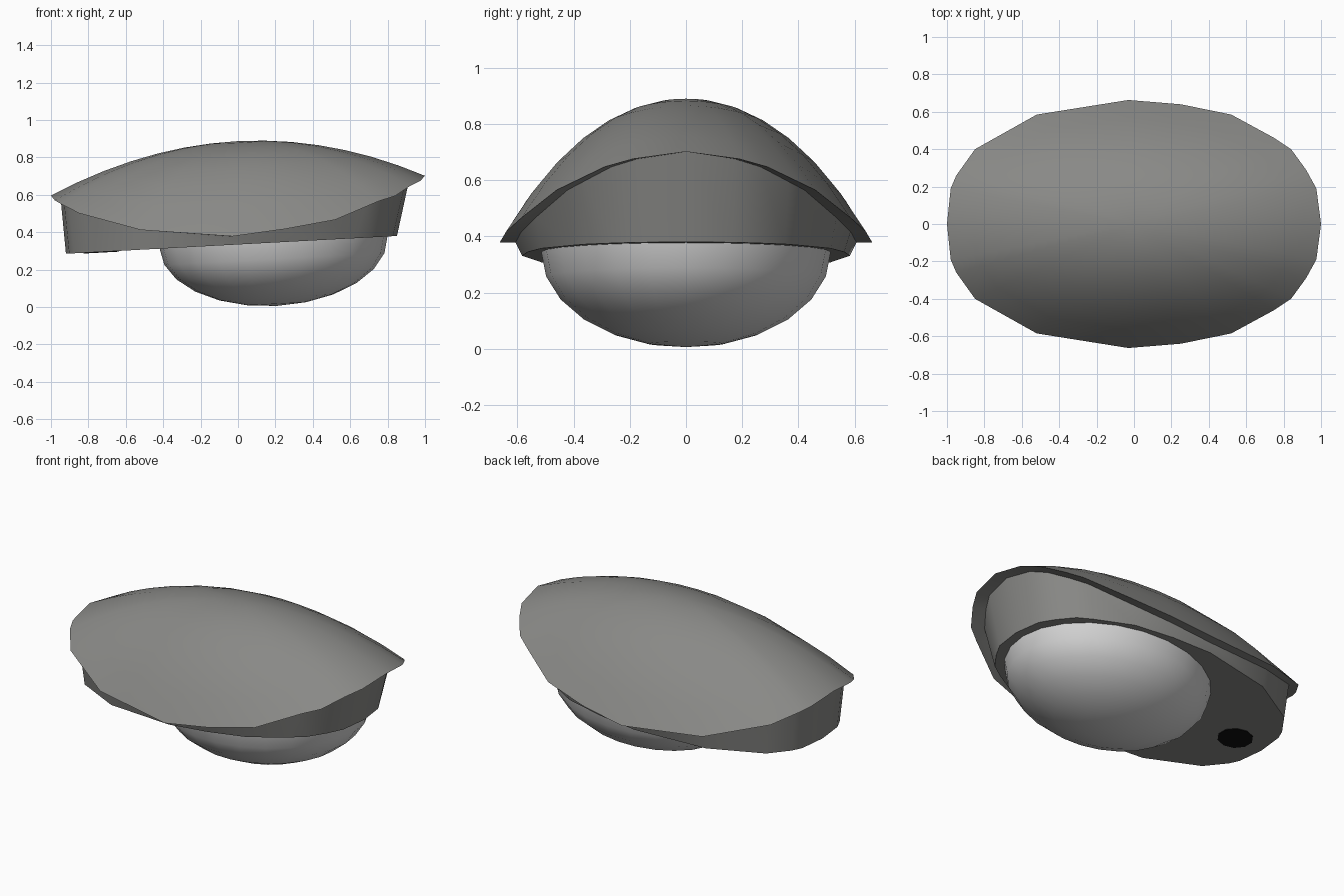
import bpy, bmesh, math
from mathutils import Matrix

if "Cube" in bpy.data.objects:
    bpy.data.objects.remove(bpy.data.objects["Cube"])


def material(name, rgb):
    m = bpy.data.materials.new(name)
    m.diffuse_color = (*rgb, 1)
    m.use_nodes = True
    m.node_tree.nodes["Principled BSDF"].inputs["Base Color"].default_value = m.diffuse_color
    return m


GREY = material("warm grey", (0.25, 0.25, 0.24))
PALE = material("pale grey", (0.65, 0.65, 0.65))
BLACK = material("black", (0.005, 0.005, 0.005))

SLOPE = 0.0537  # tilt of the underside plate


def cover_z(x, y):
    """Height of the doubly curved cover."""
    return 0.89 - 0.238 * (x - 0.11) ** 2 - y * y - 0.35 * y ** 4


def plate_z(x):
    return 0.285 + (x + 0.92) * SLOPE


def finish(name, bm, mat, angle):
    bmesh.ops.recalc_face_normals(bm, faces=bm.faces)
    me = bpy.data.meshes.new(name)
    bm.to_mesh(me)
    bm.free()
    me.materials.append(mat)
    ob = bpy.data.objects.new(name, me)
    bpy.context.collection.objects.link(ob)
    bpy.ops.object.select_all(action='DESELECT')
    ob.select_set(True)
    bpy.context.view_layer.objects.active = ob
    bpy.ops.object.shade_smooth_by_angle(angle=math.radians(angle))
    return ob


def bridge(bm, a, b):
    n = len(a)
    for i in range(n):
        bm.faces.new((a[i], a[(i + 1) % n], b[(i + 1) % n], b[i]))


# Plan outline: back half, mirrored to the front
half = [(1, 0), (0.975, 0.19), (0.92, 0.29), (0.84, 0.40), (0.75, 0.46),
        (0.52, 0.585), (0.25, 0.64), (-0.03, 0.663), (-0.52, 0.585),
        (-0.85, 0.40), (-0.95, 0.26), (-0.98, 0.19), (-1, 0)]
outline = half + [(x, -y) for x, y in half[-2:0:-1]]

# Curved cover: concentric outlines laid on the curved surface
bm = bmesh.new()
rings = []
for k in range(1, 8):
    s = k / 7
    rings.append([bm.verts.new((x * s, y * s, cover_z(x * s, y * s))) for x, y in outline])
for a, b in zip(rings, rings[1:]):
    bridge(bm, a, b)
centre = bm.verts.new((0, 0, cover_z(0, 0)))
for i in range(len(outline)):
    bm.faces.new((centre, rings[0][i], rings[0][(i + 1) % len(outline)]))
finish("cover", bm, GREY, 40)
for f in bpy.data.objects["cover"].data.polygons[:1]:
    if f.normal.z < 0:
        bpy.data.objects["cover"].data.flip_normals()

# Housing: rim, neck and tilted bottom plate
bm = bmesh.new()
rim = [bm.verts.new((x, y, cover_z(x, y))) for x, y in outline]
neck = [bm.verts.new((x * 0.935 - 0.015, y * 0.915, cover_z(x, y))) for x, y in outline]
base = []
for x, y in outline:
    bx = x * 0.885 - 0.035
    base.append(bm.verts.new((bx, y * 0.88, plate_z(bx))))
bridge(bm, rim, neck)
bridge(bm, neck, base)
bm.faces.new(base)
finish("housing", bm, GREY, 40)

# Things mounted on the tilted plate
tilt = Matrix.Rotation(-math.atan(SLOPE), 4, 'Y')

# Lens dome: lower half of a squashed sphere
bm = bmesh.new()
bmesh.ops.create_uvsphere(bm, u_segments=24, v_segments=12, radius=1)
bmesh.ops.delete(bm, geom=[v for v in bm.verts if v.co.z > 0.01], context='VERTS')
bm.transform(Matrix.Translation((0.19, 0, plate_z(0.19))) @ tilt
             @ Matrix.Diagonal((0.61, 0.515, 0.339, 1)))
finish("lens_dome", bm, PALE, 40)
dome = bpy.data.objects["lens_dome"].data
if min(dome.polygons, key=lambda p: p.center.z).normal.z > 0:
    dome.flip_normals()

# Round sensor near the narrow end
bm = bmesh.new()
bmesh.ops.create_cone(bm, cap_ends=True, segments=10, radius1=0.1, radius2=0.1, depth=0.008)
bm.transform(Matrix.Translation((-0.73, 0, plate_z(-0.73))) @ tilt)
finish("sensor", bm, BLACK, 30)
